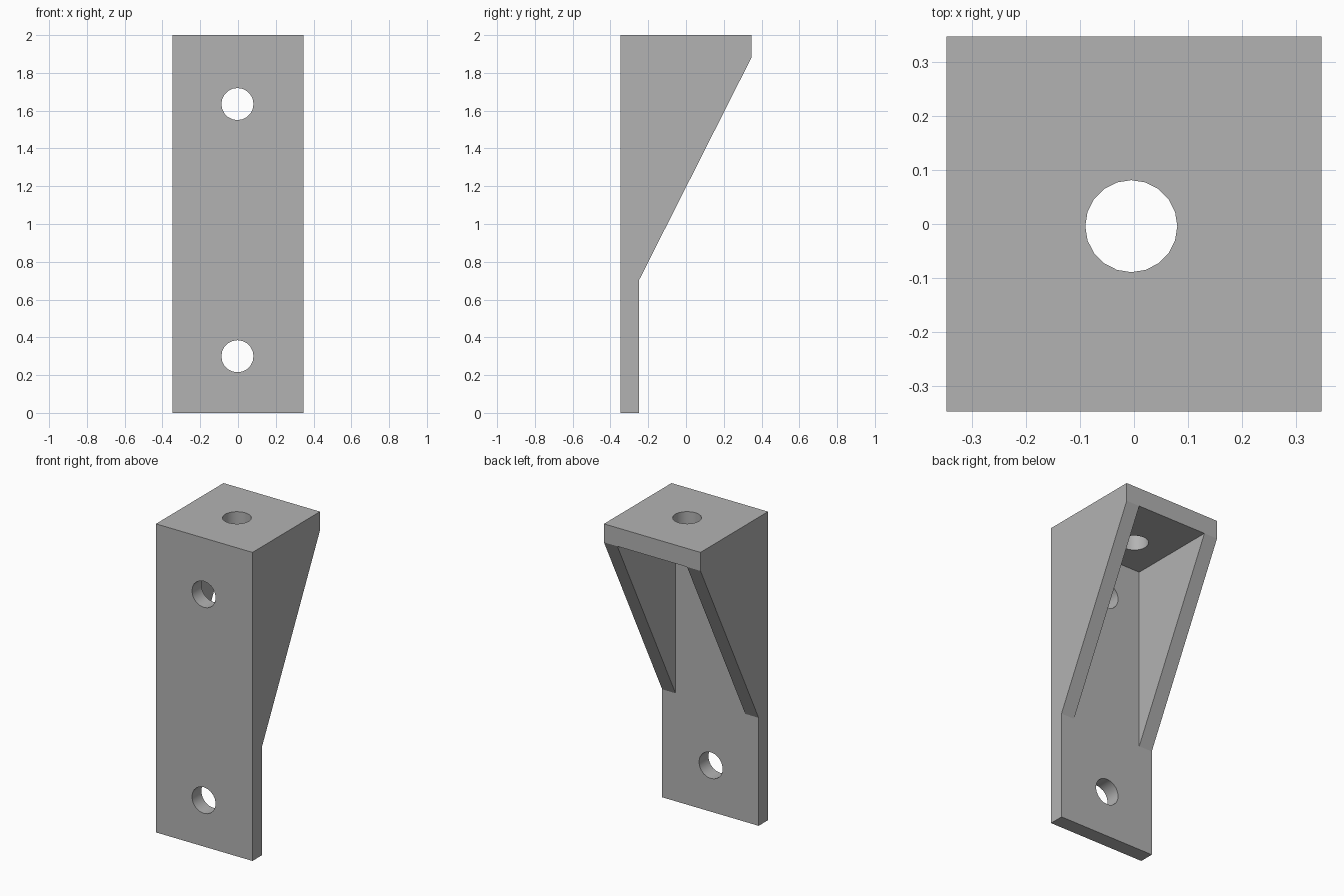
import bpy, bmesh, math
from mathutils import Matrix, Vector

if "Cube" in bpy.data.objects:
    bpy.data.objects.remove(bpy.data.objects["Cube"])

HALF = 0.346         # half width and half depth
WALL = 0.096         # plate and rib thickness
INNER = WALL - HALF  # rear face of the back plate
SHELF_Z = 1.88       # underside of the top plate
RIB_Z = 0.70         # foot of the ribs
HOLE_R = 0.085

grey = bpy.data.materials.new("mid grey")
grey.use_nodes = True
grey.diffuse_color = (0.45, 0.45, 0.45, 1)
grey.node_tree.nodes["Principled BSDF"].inputs["Base Color"].default_value = grey.diffuse_color


def add_object(name, bm):
    bmesh.ops.recalc_face_normals(bm, faces=bm.faces)
    mesh = bpy.data.meshes.new(name)
    bm.to_mesh(mesh)
    bm.free()
    mesh.materials.append(grey)
    obj = bpy.data.objects.new(name, mesh)
    bpy.context.collection.objects.link(obj)
    return obj


def prism(name, profile, x0, x1):
    """Extrude a (y, z) profile along x."""
    bm = bmesh.new()
    face = bm.faces.new([bm.verts.new((x0, y, z)) for y, z in profile])
    out = bmesh.ops.extrude_face_region(bm, geom=[face])
    moved = [v for v in out["geom"] if isinstance(v, bmesh.types.BMVert)]
    bmesh.ops.translate(bm, verts=moved, vec=(x1 - x0, 0, 0))
    return add_object(name, bm)


def drill(obj, centre, rotation):
    """Cut a round hole through obj."""
    bm = bmesh.new()
    bmesh.ops.create_cone(bm, cap_ends=True, segments=20, radius1=HOLE_R,
                          radius2=HOLE_R, depth=0.4,
                          matrix=Matrix.Translation(Vector(centre)) @ rotation)
    cutter = add_object("hole_cutter", bm)
    cutter.hide_render = True
    mod = obj.modifiers.new("hole", "BOOLEAN")
    mod.operation = "DIFFERENCE"
    mod.solver = "EXACT"
    mod.object = cutter
    bpy.context.view_layer.objects.active = obj
    bpy.ops.object.modifier_apply(modifier=mod.name)
    bpy.data.objects.remove(cutter)


# Upright back plate with two screw holes
back_plate = prism("back_plate", [(-HALF, 0), (INNER, 0), (INNER, 2), (-HALF, 2)], -HALF, HALF)
for z in (0.30, 1.635):
    drill(back_plate, (-0.003, -HALF, z), Matrix.Rotation(math.pi / 2, 4, "X"))

# Top plate with one screw hole
top_plate = prism("top_plate", [(INNER, SHELF_Z), (HALF, SHELF_Z), (HALF, 2), (INNER, 2)], -HALF, HALF)
drill(top_plate, (-0.005, -0.004, 2), Matrix.Identity(4))

# Triangular side ribs
rib = [(INNER, RIB_Z), (HALF, SHELF_Z), (INNER, SHELF_Z)]
prism("left_rib", rib, HALF - WALL, HALF)
prism("right_rib", rib, -HALF, WALL - HALF)

# Smooth hole walls, sharp plate edges
bpy.ops.object.select_all(action="DESELECT")
for obj in (back_plate, top_plate):
    obj.select_set(True)
bpy.context.view_layer.objects.active = back_plate
bpy.ops.object.shade_smooth_by_angle(angle=math.radians(30))
